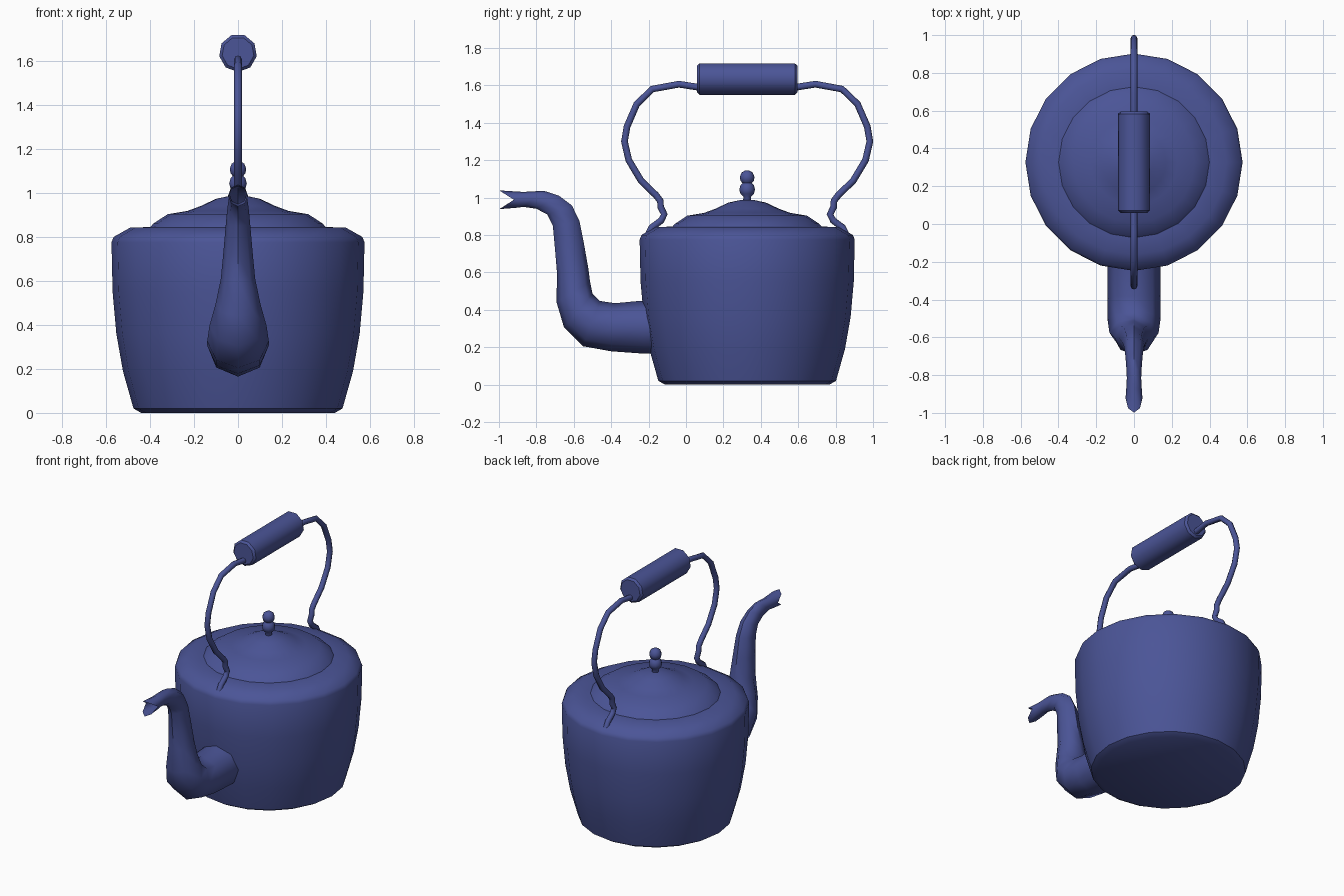
import bpy, bmesh
from math import sin, cos, pi, radians
from mathutils import Vector

if "Cube" in bpy.data.objects:
    bpy.data.objects.remove(bpy.data.objects["Cube"])

CY = 0.327  # y of the kettle body's axis

enamel = bpy.data.materials.new("blue_enamel")
enamel.diffuse_color = (0.07, 0.09, 0.31, 1)
enamel.use_nodes = True
enamel.node_tree.nodes["Principled BSDF"].inputs["Base Color"].default_value = enamel.diffuse_color


def loft(name, rings, cap_start=False, cap_end=False, angle=40):
    """Skin a list of equal-length point rings into one object."""
    bm = bmesh.new()
    loops = [[bm.verts.new(p) for p in r] for r in rings]
    n = len(loops[0])
    for a, b in zip(loops, loops[1:]):
        for i in range(n):
            j = (i + 1) % n
            bm.faces.new((a[i], a[j], b[j], b[i]))
    if cap_start:
        bm.faces.new(loops[0][::-1])
    if cap_end:
        bm.faces.new(loops[-1])
    bmesh.ops.recalc_face_normals(bm, faces=bm.faces)
    me = bpy.data.meshes.new(name)
    bm.to_mesh(me)
    bm.free()
    ob = bpy.data.objects.new(name, me)
    bpy.context.collection.objects.link(ob)
    me.materials.append(enamel)
    bpy.ops.object.select_all(action='DESELECT')
    ob.select_set(True)
    bpy.context.view_layer.objects.active = ob
    bpy.ops.object.shade_smooth_by_angle(angle=radians(angle))
    return ob


def lathe(name, profile, sides, **kw):
    """Turn (radius, z) points about the kettle axis."""
    rings = [[(r * sin(2 * pi * i / sides), CY - r * cos(2 * pi * i / sides), z)
              for i in range(sides)] for r, z in profile]
    return loft(name, rings, **kw)


# Body: tapered pot with rounded shoulder
lathe("body", [(0.44, 0.0), (0.475, 0.02), (0.523, 0.19), (0.553, 0.36),
               (0.57, 0.55), (0.575, 0.775), (0.565, 0.80), (0.49, 0.842),
               (0.39, 0.845)], 20, cap_start=True, cap_end=True)

# Lid: shallow stepped dome
lathe("lid", [(0.40, 0.844), (0.385, 0.86), (0.32, 0.903), (0.23, 0.918),
              (0.17, 0.94), (0.10, 0.973), (0.03, 0.988)], 20, cap_end=True)

# Knob: short stem and two stacked balls
lathe("lid_knob", [(0.022, 0.975), (0.02, 1.005), (0.036, 1.02), (0.042, 1.042),
                   (0.036, 1.065), (0.025, 1.077), (0.036, 1.09), (0.039, 1.11),
                   (0.03, 1.133), (0.012, 1.144)], 10, cap_end=True, angle=60)

# Spout: octagonal rings given as (upper y, z, lower y, z, half width)
spout_path = [(-0.10, 0.455, -0.10, 0.165, 0.14), (-0.25, 0.447, -0.22, 0.165, 0.14),
              (-0.38, 0.435, -0.40, 0.178, 0.14), (-0.46, 0.447, -0.55, 0.205, 0.14),
              (-0.50, 0.485, -0.652, 0.305, 0.13), (-0.513, 0.55, -0.692, 0.44, 0.102),
              (-0.522, 0.62, -0.69, 0.60, 0.078), (-0.545, 0.75, -0.70, 0.72, 0.066),
              (-0.57, 0.875, -0.712, 0.85, 0.055), (-0.61, 0.958, -0.742, 0.91, 0.048),
              (-0.68, 1.01, -0.80, 0.94, 0.042), (-0.76, 1.036, -0.87, 0.95, 0.038),
              (-0.87, 1.03, -0.91, 0.945, 0.042)]
rings = []
for uy, uz, ly, lz, w in spout_path:
    up, low = Vector((0, uy, uz)), Vector((0, ly, lz))
    mid, half = (up + low) / 2, (up - low) / 2
    rings.append([mid + half * cos(k * pi / 4) + Vector((w * sin(k * pi / 4), 0, 0))
                  for k in range(8)])
# Notched open mouth: upper and lower lips reach forward
rings.append([(0.045 * sin(k * pi / 4), -0.92 - 0.078 * abs(cos(k * pi / 4)),
               0.988 + 0.05 * cos(k * pi / 4)) for k in range(8)])
loft("spout", rings, angle=50)

# Bail handle: wire swept along a symmetric path of (distance from axis, z)
half_path = [(0.53, 0.80), (0.51, 0.84), (0.46, 0.877), (0.443, 0.91), (0.463, 0.95),
             (0.464, 0.982), (0.487, 1.012), (0.567, 1.09), (0.633, 1.20),
             (0.656, 1.30), (0.642, 1.38), (0.59, 1.50), (0.507, 1.58),
             (0.365, 1.606), (0.25, 1.588)]
path = [Vector((0, CY - d, z)) for d, z in half_path]
path += [Vector((0, CY + d, z)) for d, z in reversed(half_path)]
rings = []
for i, p in enumerate(path):
    t = (path[min(i + 1, len(path) - 1)] - path[max(i - 1, 0)]).normalized()
    side = Vector((1, 0, 0))
    nrm = t.cross(side)
    rings.append([p + 0.018 * (side * cos(k * pi / 4) + nrm * sin(k * pi / 4))
                  for k in range(8)])
loft("handle_wire", rings, cap_start=True, cap_end=True, angle=50)

# Grip: nine-sided roller with chamfered ends
grip = [(-0.268, 0.073), (-0.255, 0.0865), (0.255, 0.0865), (0.268, 0.073)]
rings = [[(r * sin(2 * pi * k / 9), CY + y, 1.636 - r * cos(2 * pi * k / 9))
          for k in range(9)] for y, r in grip]
loft("handle_grip", rings, cap_start=True, cap_end=True, angle=42)
